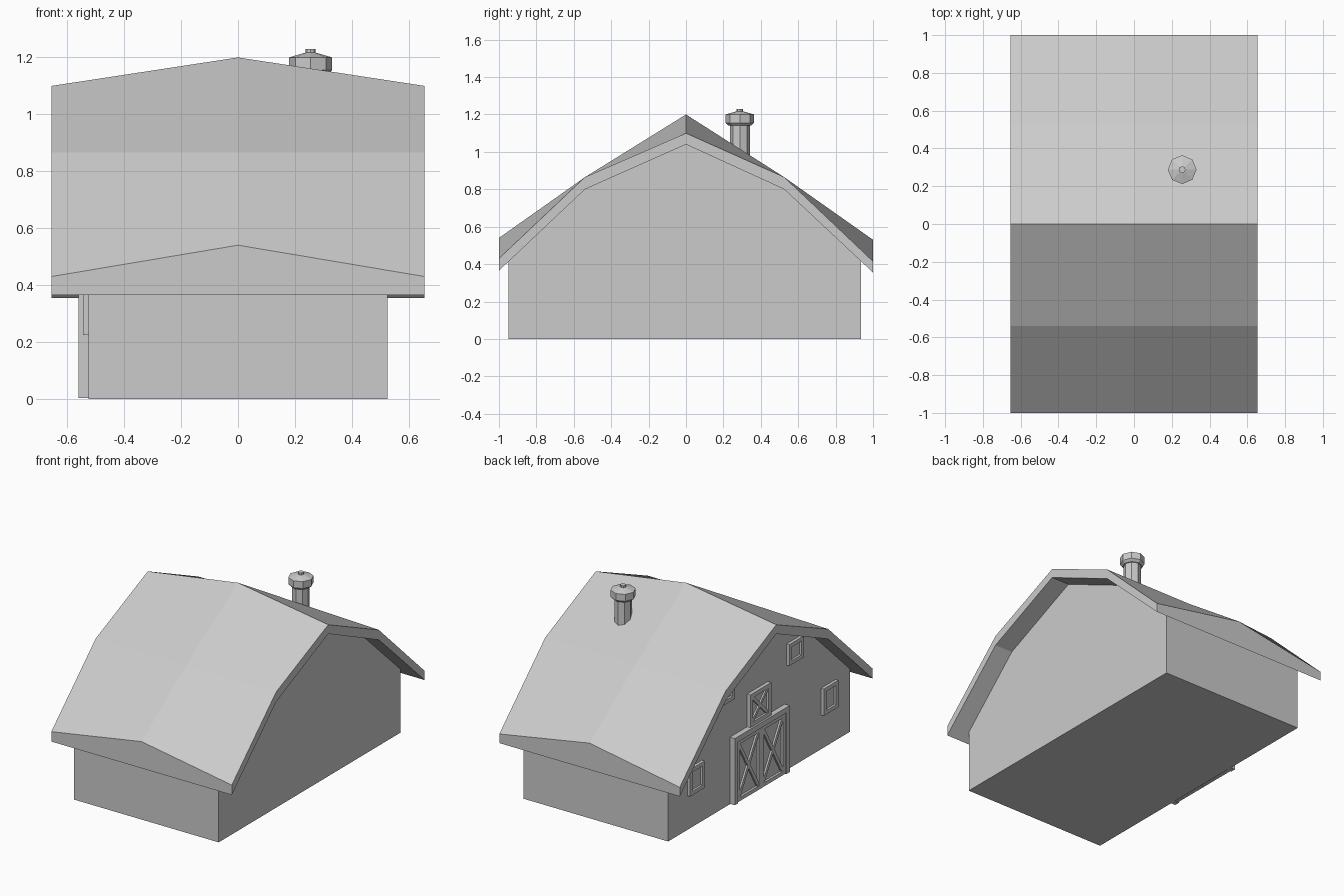
import bpy, bmesh, math
from mathutils import Matrix, Vector

if "Cube" in bpy.data.objects:
    bpy.data.objects.remove(bpy.data.objects["Cube"])

grey = bpy.data.materials.new("plain grey")
grey.diffuse_color = (0.6, 0.6, 0.6, 1)
grey.use_nodes = True
grey.node_tree.nodes["Principled BSDF"].inputs["Base Color"].default_value = grey.diffuse_color


def finish(name, bm):
    bmesh.ops.recalc_face_normals(bm, faces=bm.faces)
    me = bpy.data.meshes.new(name)
    bm.to_mesh(me)
    bm.free()
    me.materials.append(grey)
    ob = bpy.data.objects.new(name, me)
    bpy.context.collection.objects.link(ob)
    return ob


# --- barn body: gable profile extruded along x
W = 0.525
bm = bmesh.new()
gable = [(-0.95, 0), (0.935, 0), (0.935, 0.43), (0.525, 0.815),
         (0, 1.05), (-0.54, 0.815), (-0.95, 0.43)]
face = bm.faces.new([bm.verts.new((-W, y, z)) for y, z in gable])
ext = bmesh.ops.extrude_face_region(bm, geom=[face])
bmesh.ops.translate(bm, vec=(2 * W, 0, 0),
                    verts=[v for v in ext["geom"] if isinstance(v, bmesh.types.BMVert)])
finish("barn_body", bm)

# --- gambrel roof: sagging towards the gable ends, straight underneath
ys = [-1, -0.54, 0, 0.525, 1]
under = [0.365, 0.80, 1.04, 0.80, 0.355]
edge_top = [0.43, 0.865, 1.10, 0.865, 0.415]
mid_top = [0.54, 0.865, 1.20, 0.865, 0.53]
bm = bmesh.new()
rings = []
for x, top in ((-0.655, edge_top), (0, mid_top), (0.655, edge_top)):
    upper = [bm.verts.new((x, y, z)) for y, z in zip(ys, top)]
    lower = [bm.verts.new((x, y, z)) for y, z in zip(ys, under)]
    rings.append(upper + lower[::-1])
for a, b in zip(rings, rings[1:]):
    for i in range(10):
        j = (i + 1) % 10
        bm.faces.new((a[i], a[j], b[j], b[i]))
for ring in (rings[0], rings[-1]):
    for i in range(4):
        bm.faces.new((ring[i], ring[i + 1], ring[8 - i], ring[9 - i]))
finish("roof", bm)

# --- chimney: eight-sided turned profile
bm = bmesh.new()
prev = None
profile = [(0.053, 0.9), (0.053, 1.14), (0.06, 1.14), (0.076, 1.155), (0.076, 1.2),
           (0.018, 1.217), (0.018, 1.23)]
for r, z in profile:
    ring = [bm.verts.new((0.255 + r * math.cos(k * math.pi / 4),
                          0.288 + r * math.sin(k * math.pi / 4), z)) for k in range(8)]
    if prev:
        for k in range(8):
            bm.faces.new((prev[k], prev[(k + 1) % 8], ring[(k + 1) % 8], ring[k]))
    else:
        bm.faces.new(ring)
    prev = ring
bm.faces.new(prev)
finish("chimney", bm)


# --- joinery on the left wall: boards given in (y, z), raised by depth
def board(bm, y0, z0, y1, z1, depth):
    m = Matrix.LocRotScale(Vector((-W - depth / 2 + 0.002, (y0 + y1) / 2, (z0 + z1) / 2)),
                           None, Vector((depth + 0.004, y1 - y0, z1 - z0)))
    bmesh.ops.create_cube(bm, size=1, matrix=m)


def frame(bm, y0, z0, y1, z1, w, depth, sill=True):
    board(bm, y0, z0, y0 + w, z1, depth)
    board(bm, y1 - w, z0, y1, z1, depth)
    board(bm, y0 + w, z1 - w, y1 - w, z1, depth)
    if sill:
        board(bm, y0 + w, z0, y1 - w, z0 + w, depth)


def cross(bm, y0, z0, y1, z1, w, depth):
    dy, dz = y1 - y0, z1 - z0
    for s in (1, -1):
        m = (Matrix.Translation((-W - depth / 2, (y0 + y1) / 2, (z0 + z1) / 2))
             @ Matrix.Rotation(s * math.atan2(dz, dy), 4, 'X')
             @ Matrix.Diagonal((depth, math.hypot(dy, dz) - w, w, 1)))
        bmesh.ops.create_cube(bm, size=1, matrix=m)


# big double door
bm = bmesh.new()
frame(bm, -0.275, 0.003, 0.295, 0.44, 0.035, 0.036, sill=False)
finish("door_frame", bm)
for name, y0, y1 in (("door_leaf_front", -0.24, 0.008), ("door_leaf_back", 0.012, 0.26)):
    bm = bmesh.new()
    board(bm, y0, 0.005, y1, 0.405, 0.015)
    frame(bm, y0, 0.005, y1, 0.405, 0.025, 0.03)
    cross(bm, y0 + 0.02, 0.025, y1 - 0.02, 0.385, 0.022, 0.027)
    finish(name, bm)

# hayloft hatch over the door
bm = bmesh.new()
board(bm, -0.10, 0.44, 0.115, 0.655, 0.01)
frame(bm, -0.10, 0.44, 0.115, 0.655, 0.028, 0.024)
cross(bm, -0.08, 0.46, 0.095, 0.635, 0.02, 0.02)
finish("hayloft_hatch", bm)

# four windows
for name, y, z, hh in (("window_low_front", -0.727, 0.312, 0.088),
                       ("window_low_back", 0.66, 0.312, 0.088),
                       ("window_high_front", -0.37, 0.758, 0.07),
                       ("window_high_back", 0.345, 0.758, 0.07)):
    bm = bmesh.new()
    frame(bm, y - 0.076, z - hh, y + 0.076, z + hh, 0.025, 0.02)
    board(bm, y - 0.05, z - hh + 0.025, y + 0.05, z + hh - 0.025, 0.006)
    finish(name, bm)
